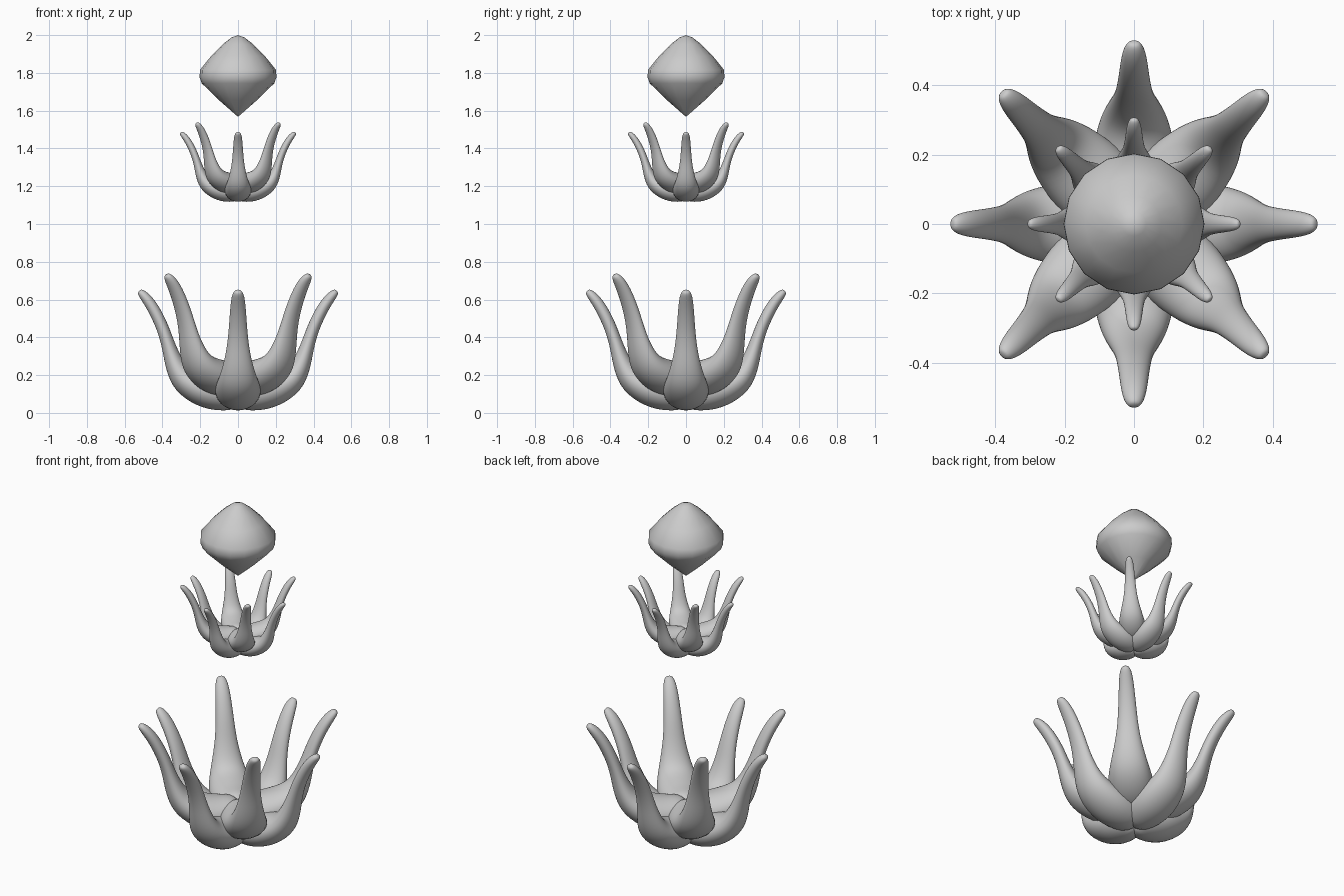
import bpy, bmesh, math
from mathutils import Vector

if "Cube" in bpy.data.objects:
    bpy.data.objects.remove(bpy.data.objects["Cube"])

# petal stations: radius, height, half width, half thickness
PETAL = [
    (-0.02, .105, .095, .09), (.10, .103, .12, .096), (.19, .122, .125, .094),
    (.29, .172, .105, .075), (.335, .25, .08, .053), (.366, .35, .058, .036),
    (.397, .45, .049, .033), (.445, .55, .042, .032), (.487, .61, .036, .028),
    (.515, .638, .025, .02), (.524, .646, .012, .01),
]
SIDES = 12


def finish(bm, name, levels):
    bmesh.ops.recalc_face_normals(bm, faces=bm.faces)
    for f in bm.faces:
        f.smooth = True
    me = bpy.data.meshes.new(name)
    bm.to_mesh(me)
    bm.free()
    ob = bpy.data.objects.new(name, me)
    bpy.context.collection.objects.link(ob)
    if levels:
        sub = ob.modifiers.new("smooth", 'SUBSURF')
        sub.levels = sub.render_levels = levels
    return ob


def bridge(bm, rings):
    for a, b in zip(rings, rings[1:]):
        for i in range(len(a)):
            j = (i + 1) % len(a)
            bm.faces.new((a[i], a[j], b[j], b[i]))


def petal(name, angle, scale, base):
    bm = bmesh.new()
    rings = []
    for k, (r, z, w, t) in enumerate(PETAL):
        p, q = PETAL[max(k - 1, 0)], PETAL[min(k + 1, len(PETAL) - 1)]
        d = Vector((q[0] - p[0], q[1] - p[1])).normalized()
        ring = []
        for i in range(SIDES):
            a = 2 * math.pi * i / SIDES
            u, v = w * 1.03 * math.cos(a), t * 1.03 * math.sin(a)
            ring.append(bm.verts.new((r - d.y * v, u, z + d.x * v)))
        rings.append(ring)
    bridge(bm, rings)
    bm.faces.new(rings[0])
    bm.faces.new(rings[-1])
    ob = finish(bm, name, 2)
    ob.rotation_euler.z = angle
    ob.scale = (scale,) * 3
    ob.location.z = base


# two cups, each with a low ring on the axes and a raised ring on the diagonals
for cup, scale, base in (("large_cup", 1.0, 0.0), ("small_cup", .58, 1.11)):
    for i in range(8):
        raised = i % 2
        petal(f"{cup}_{'upper' if raised else 'lower'}_petal_{i // 2 + 1}",
              i * math.pi / 4, scale * (1.02 if raised else 1),
              base + (.072 * scale if raised else 0))

# floating bud: turned profile, pointed at both ends
bm = bmesh.new()
profile = [(.018, 1.583), (.10, 1.655), (.192, 1.745), (.203, 1.775), (.202, 1.815),
           (.14, 1.892), (.08, 1.952), (.035, 1.987)]
N = 16
rings = [[bm.verts.new((r * math.cos(2 * math.pi * i / N), r * math.sin(2 * math.pi * i / N), z))
          for i in range(N)] for r, z in profile]
bridge(bm, rings)
for ring, z in ((rings[0], 1.568), (rings[-1], 2.0)):
    tip = bm.verts.new((0, 0, z))
    for i in range(N):
        bm.faces.new((ring[i], ring[(i + 1) % N], tip))
finish(bm, "floating_bud", 0)
